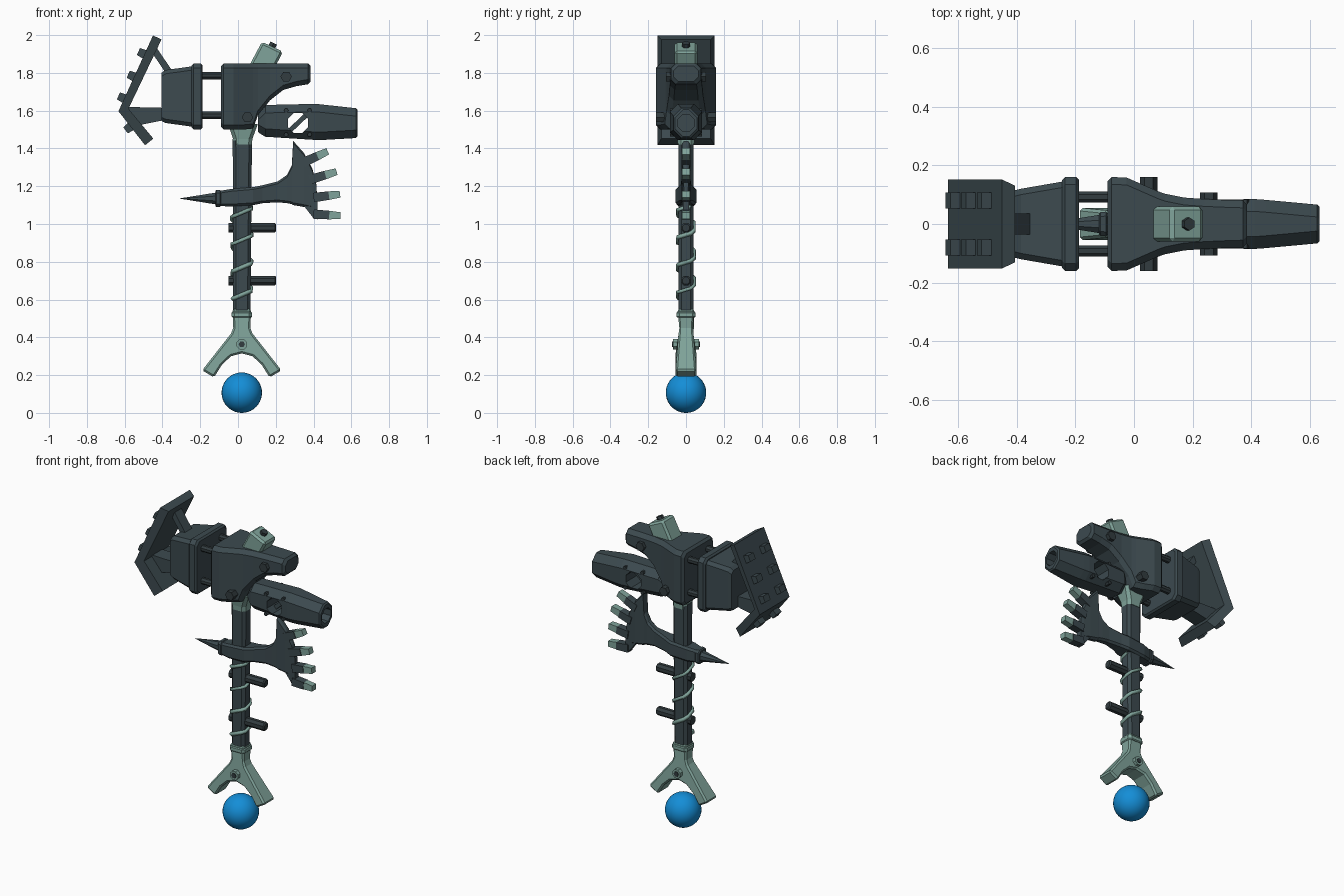
import bpy, bmesh
from mathutils import Vector, Matrix

if "Cube" in bpy.data.objects:
    bpy.data.objects.remove(bpy.data.objects["Cube"], do_unlink=True)


def material(name, rgb):
    m = bpy.data.materials.new(name)
    m.use_nodes = True
    m.diffuse_color = (*rgb, 1)
    m.node_tree.nodes["Principled BSDF"].inputs["Base Color"].default_value = (*rgb, 1)
    return m


SLATE = material("dark slate", (0.045, 0.068, 0.078))
IRON = material("dark iron", (0.032, 0.045, 0.05))
PATINA = material("pale green", (0.215, 0.37, 0.325))
BLUE = material("orb blue", (0.007, 0.27, 0.68))
CX = 0.02  # handle centre line


def finish(name, bm, mat):
    bmesh.ops.recalc_face_normals(bm, faces=bm.faces)
    me = bpy.data.meshes.new(name)
    bm.to_mesh(me)
    bm.free()
    me.materials.append(mat)
    ob = bpy.data.objects.new(name, me)
    bpy.context.collection.objects.link(ob)
    return ob


def loft(name, rows, mat, axis="X", c=0.02, b=0.0):
    """Chamfered rectangles (position, low, high, half depth) joined along an axis."""
    rows = list(rows)
    if b:
        for i, s in ((0, 1), (-1, -1)):
            t, lo, hi, h = rows[i]
            end = (t, lo + b, hi - b, h - b)
            rows[i] = (t + s * b, lo, hi, h)
            rows.insert(0, end) if i == 0 else rows.append(end)
    bm = bmesh.new()
    rings = []
    for t, lo, hi, h in rows:
        k = min(c, 0.8 * h, 0.4 * (hi - lo))
        ring = [(lo, -h + k), (lo + k, -h), (hi - k, -h), (hi, -h + k),
                (hi, h - k), (hi - k, h), (lo + k, h), (lo, h - k)]
        rings.append([bm.verts.new((t, v, u) if axis == "X" else (u, v, t)) for u, v in ring])
    for p, q in zip(rings, rings[1:]):
        for i in range(8):
            j = (i + 1) % 8
            bm.faces.new((p[i], p[j], q[j], q[i]))
    bm.faces.new(rings[0])
    bm.faces.new(rings[-1])
    return finish(name, bm, mat)


def prism(name, pts, mat, depth=None):
    """Front outline (x, z[, half depth]) extruded both ways along y."""
    bm = bmesh.new()
    sides = [[bm.verts.new((p[0], s * (depth or p[2]), p[1])) for p in pts] for s in (-1, 1)]
    for i in range(len(pts)):
        j = (i + 1) % len(pts)
        bm.faces.new((sides[0][i], sides[0][j], sides[1][j], sides[1][i]))
    for s in sides:
        bm.faces.new(s)
    return finish(name, bm, mat)


def rod(name, a, b, r, mat, sides=8, r2=None):
    a, b = Vector(a), Vector(b)
    d = b - a
    bm = bmesh.new()
    bmesh.ops.create_cone(bm, cap_ends=True, segments=sides, radius1=r,
                          radius2=r if r2 is None else r2, depth=d.length,
                          matrix=Matrix.Translation((a + b) / 2)
                          @ d.to_track_quat("Z", "Y").to_matrix().to_4x4()
                          @ Matrix.Rotation(3.14159 / sides, 4, "Z"))
    return finish(name, bm, mat)


def plank(name, a, b, width, depth, mat, width2=None, y=0):
    """Straight bar between two front-plane points."""
    a, b = Vector(a), Vector(b)
    d = (b - a).normalized()
    n = Vector((-d.y, d.x)) / 2
    w2 = width if width2 is None else width2
    ob = prism(name, [a + n * width, b + n * w2, b - n * w2, a - n * width], mat, depth)
    ob.location.y = y
    return ob


def modify(ob, kind, **settings):
    mod = ob.modifiers.new(kind.title(), kind)
    for k, v in settings.items():
        setattr(mod, k, v)
    bpy.context.view_layer.objects.active = ob
    bpy.ops.object.modifier_apply(modifier=mod.name)


def cut(ob, cutter):
    modify(ob, "BOOLEAN", operation="DIFFERENCE", solver="EXACT", object=cutter)
    bpy.data.objects.remove(cutter, do_unlink=True)


# Orb under the grip
bpy.ops.mesh.primitive_uv_sphere_add(segments=32, ring_count=20, radius=0.107, location=(CX, 0, 0.107))
orb = bpy.context.object
orb.name = "orb"
orb.data.materials.append(BLUE)
bpy.ops.object.shade_smooth()

# Forked pommel
half = [(0.05, 0.55, 0.045), (0.045, 0.45, 0.038), (0.057, 0.42, 0.04), (0.21, 0.225, 0.055),
        (0.147, 0.188, 0.055), (0.105, 0.255, 0.055), (0.057, 0.30, 0.055)]
outline = [(CX + x, z, h) for x, z, h in half] + [(CX, 0.315, 0.053)]
outline += [(CX - x, z, h) for x, z, h in reversed(half)]
pommel = prism("forked_pommel", outline, PATINA)
modify(pommel, "BEVEL", width=0.01, segments=1, limit_method="ANGLE", angle_limit=0.7)
loft("pommel_ring", [(0.505, CX - 0.054, CX + 0.054, 0.05), (0.535, CX - 0.054, CX + 0.054, 0.05)],
     PATINA, "Z", 0.015, 0.005)
rod("pommel_bolt", (CX, -0.07, 0.363), (CX, 0.07, 0.363), 0.03, PATINA)
rod("pommel_bolt_core", (CX, -0.074, 0.363), (CX, 0.074, 0.363), 0.017, IRON, 6)

# Handle, upper collar and side pegs
loft("handle", [(0.54, -0.026, 0.066, 0.04), (1.45, -0.028, 0.074, 0.04)], SLATE, "Z", 0.016)
loft("handle_collar", [(1.42, -0.024, 0.074, 0.043), (1.45, -0.026, 0.076, 0.045),
                       (1.53, -0.052, 0.105, 0.06)], PATINA, "Z", 0.018)
for i, z in enumerate((0.70, 0.98)):
    rod(f"peg_{i}", (-0.05, 0, z), (0.195, 0, z), 0.028, IRON)
    rod(f"peg_tip_{i}", (0.195, 0, z), (0.202, 0, z), 0.028, IRON, r2=0.02)

# Wrapped strap climbing the handle
corners = [(-0.05, -0.025), (-0.035, -0.043), (0.035, -0.043), (0.05, -0.025),
           (0.05, 0.025), (0.035, 0.043), (-0.035, 0.043), (-0.05, 0.025)]
climb = (0, 0.005, 0.035, 0.04, 0.055, 0.07, 0.11, 0.125)
curve = bpy.data.curves.new("strap", "CURVE")
curve.dimensions = "3D"
curve.bevel_depth = 0.012
curve.bevel_resolution = 0
curve.use_fill_caps = True
spline = curve.splines.new("POLY")
spline.points.add(28)
for i, p in enumerate(spline.points):
    x, y = corners[i % 8]
    p.co = (CX + x, y, 0.605 + 0.145 * (i // 8) + climb[i % 8], 1)
curve.materials.append(PATINA)
strap = bpy.data.objects.new("strap", curve)
bpy.context.collection.objects.link(strap)
bpy.ops.object.select_all(action="DESELECT")
strap.select_set(True)
bpy.context.view_layer.objects.active = strap
bpy.ops.object.convert(target="MESH")

# Axe blade with rear spike
loft("axe_blade", [(-0.10, 1.095, 1.175, 0.035), (-0.04, 1.093, 1.185, 0.05), (0.08, 1.10, 1.195, 0.055),
                   (0.13, 1.11, 1.205, 0.04), (0.21, 1.115, 1.225, 0.026), (0.26, 1.11, 1.26, 0.024),
                   (0.285, 1.105, 1.31, 0.022), (0.292, 1.10, 1.44, 0.022), (0.35, 1.09, 1.375, 0.02),
                   (0.395, 1.08, 1.29, 0.016), (0.415, 1.075, 1.21, 0.012), (0.42, 1.075, 1.12, 0.01)],
     SLATE, c=0.012)
loft("spike_base", [(-0.12, 1.09, 1.18, 0.04), (-0.09, 1.09, 1.18, 0.042)], SLATE, c=0.015, b=0.006)
rod("rear_spike", (-0.11, 0, 1.135), (-0.307, 0, 1.135), 0.035, SLATE, r2=0.001)

# Blade teeth with pale tips
for i, (a, b) in enumerate([((0.345, 1.325), (0.475, 1.385)), ((0.38, 1.235), (0.522, 1.277)),
                            ((0.40, 1.14), (0.54, 1.158)), ((0.40, 1.052), (0.543, 1.044))]):
    a, b = Vector(a), Vector(b)
    m = a.lerp(b, 0.58)
    plank(f"tooth_{i}", a, m, 0.05, 0.024, SLATE, 0.045)
    plank(f"tooth_tip_{i}", m, b, 0.045, 0.02, PATINA, 0.036)
prism("blade_heel", [(0.33, 1.12), (0.42, 1.13), (0.42, 1.025), (0.40, 1.03)], SLATE, 0.016)

# Main head housing
loft("head_housing", [(-0.09, 1.50, 1.85, 0.16), (-0.025, 1.50, 1.85, 0.158), (0.03, 1.50, 1.85, 0.134),
                      (0.08, 1.505, 1.85, 0.112), (0.105, 1.575, 1.85, 0.103), (0.17, 1.655, 1.85, 0.09),
                      (0.24, 1.71, 1.85, 0.085), (0.31, 1.73, 1.85, 0.082), (0.385, 1.74, 1.85, 0.08)],
     SLATE, c=0.025, b=0.014)
for name, x, z, y in (("lower_head_bolt", 0.05, 1.565, 0.16), ("upper_head_bolt", 0.255, 1.78, 0.107)):
    rod(name, (x, -y, z), (x, y, z), 0.03, IRON, 6)

# Tilted pale cap on top
knob = prism("top_knob", [(0.05, 1.82), (0.127, 1.965), (0.238, 1.912), (0.19, 1.82)], PATINA, 0.06)
modify(knob, "BEVEL", width=0.012, segments=1, limit_method="ANGLE", angle_limit=0.5)
rod("knob_bolt", (0.16, 0, 1.90), (0.189, 0, 1.958), 0.022, IRON, 6)

# Rods joining housing and hammer block
for z in (1.575, 1.785):
    for y in (-0.092, 0.092):
        rod("link_rod", (-0.21, y, z), (-0.07, y, z), 0.021, IRON)

# Hammer block
loft("hammer_flange", [(-0.245, 1.50, 1.85, 0.16), (-0.187, 1.50, 1.85, 0.16)], SLATE, c=0.025, b=0.01)
loft("hammer_block", [(-0.405, 1.545, 1.80, 0.115), (-0.385, 1.535, 1.815, 0.12),
                      (-0.24, 1.515, 1.835, 0.145)], SLATE, c=0.02)

# Bent striking plate, braces and studs
outer, inner = 0.152, 0.13
prism("striking_plate", [(-0.45, 1.998, outer), (-0.633, 1.597, outer), (-0.492, 1.417, outer),
                         (-0.448, 1.452, inner), (-0.58, 1.61, inner), (-0.405, 1.977, inner)], SLATE)
plank("upper_brace", (-0.45, 1.93), (-0.355, 1.79), 0.035, 0.035, SLATE)
prism("lower_brace", [(-0.60, 1.62), (-0.39, 1.615), (-0.39, 1.55), (-0.54, 1.52)], SLATE, 0.05)
for p, n in (((-0.498, 1.90), (-0.91, 0.41)), ((-0.552, 1.78), (-0.91, 0.41)),
             ((-0.604, 1.665), (-0.91, 0.41)), ((-0.57, 1.515), (-0.79, -0.61))):
    p, n = Vector(p), Vector(n)
    for y in (-0.08, 0.08):
        plank("plate_stud", p - n * 0.02, p + n * 0.032, 0.052, 0.027, SLATE, 0.04, y)

# Side barrel with bored muzzle and cross hole
barrel = loft("barrel", [(0.106, 1.48, 1.60, 0.06), (0.145, 1.462, 1.63, 0.08), (0.41, 1.445, 1.636, 0.085),
                         (0.45, 1.445, 1.632, 0.082), (0.632, 1.455, 1.613, 0.066)], SLATE, c=0.042, b=0.008)
cut(barrel, rod("muzzle_cutter", (0.54, 0, 1.534), (0.70, 0, 1.534), 0.048, SLATE))
cut(barrel, rod("port_cutter", (0.317, -0.2, 1.535), (0.317, 0.2, 1.535), 0.058, SLATE))
plank("port_bar", (0.27, 1.49), (0.365, 1.58), 0.025, 0.02, SLATE)
for dx in (-0.062, 0.062):
    for dz in (-0.064, 0.064):
        rod("port_rivet", (0.317 + dx, -0.084, 1.537 + dz), (0.317 + dx, 0.084, 1.537 + dz), 0.012, IRON, 6)
